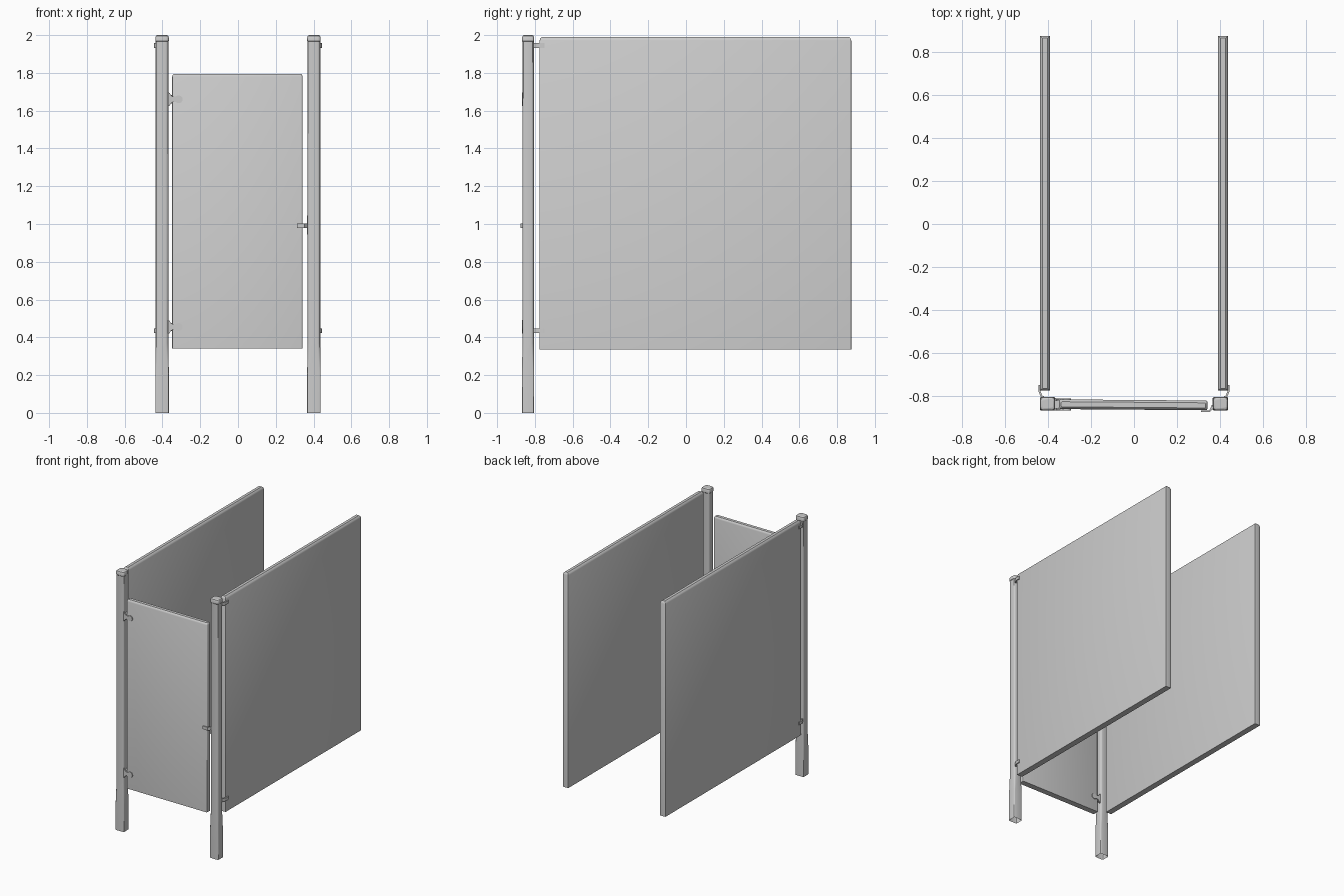
import bpy, bmesh, math
from mathutils import Matrix

if "Cube" in bpy.data.objects:
    bpy.data.objects.remove(bpy.data.objects["Cube"])


def finish(name, bm):
    bmesh.ops.recalc_face_normals(bm, faces=bm.faces)
    me = bpy.data.meshes.new(name)
    bm.to_mesh(me)
    bm.free()
    ob = bpy.data.objects.new(name, me)
    bpy.context.collection.objects.link(ob)
    bpy.context.view_layer.objects.active = ob
    ob.select_set(True)
    bpy.ops.object.shade_smooth_by_angle(angle=math.radians(30))
    ob.select_set(False)
    return ob


def rounded_rect(hx, hy, r, n=3):
    pts = []
    for k, (sx, sy) in enumerate([(1, 1), (-1, 1), (-1, -1), (1, -1)]):
        for i in range(n + 1):
            a = math.pi / 2 * (k + i / n)
            pts.append((sx * (hx - r) + r * math.cos(a), sy * (hy - r) + r * math.sin(a)))
    return pts


def loft(name, cx, cy, rings, open_bottom=False, yaw=0):
    """rings: (z, half x, half y, corner radius)"""
    bm = bmesh.new()
    loops = [[bm.verts.new((x, y, z)) for x, y in rounded_rect(hx, hy, r)]
             for z, hx, hy, r in rings]
    for a, b in zip(loops, loops[1:]):
        for i in range(len(a)):
            j = (i + 1) % len(a)
            bm.faces.new((a[i], a[j], b[j], b[i]))
    bm.faces.new(loops[-1])
    if not open_bottom:
        bm.faces.new(loops[0])
    ob = finish(name, bm)
    ob.data.transform(Matrix.Translation((cx, cy, 0)) @ Matrix.Rotation(yaw, 4, 'Z'))
    return ob


def prism(name, pts, depth, to_world):
    """Extrude a 2D outline; to_world maps (u, v, w) to x, y, z"""
    bm = bmesh.new()
    f = bm.faces.new([bm.verts.new(to_world(u, v, 0)) for u, v in pts])
    ext = bmesh.ops.extrude_face_region(bm, geom=[f])
    off = to_world(0, 0, depth)
    base = to_world(0, 0, 0)
    for v in ext['geom']:
        if isinstance(v, bmesh.types.BMVert):
            v.co.x += off[0] - base[0]
            v.co.y += off[1] - base[1]
            v.co.z += off[2] - base[2]
    return finish(name, bm)


for side, s in (("left", -1), ("right", 1)):
    # Partition panel with softened top edge
    loft(side + "_panel", s * 0.414, 0.05, [
        (0.335, 0.023, 0.825, 0.002), (1.972, 0.023, 0.825, 0.002),
        (1.983, 0.019, 0.821, 0.002), (1.99, 0.011, 0.815, 0.002)])
    # Post with square shoe at the foot and a cap
    loft(side + "_post", s * 0.402, -0.836, [
        (0, 0.036, 0.032, 0.007), (0.21, 0.036, 0.032, 0.007),
        (0.37, 0.033, 0.030, 0.014), (1.965, 0.033, 0.030, 0.014),
        (1.968, 0.0355, 0.032, 0.014), (1.988, 0.0355, 0.032, 0.014),
        (1.996, 0.032, 0.029, 0.013), (2.0, 0.026, 0.023, 0.011)], open_bottom=True)
    # Bent clips joining post to panel
    clip = [(0.418, -0.808), (0.430, -0.808), (0.437, -0.795), (0.444, -0.780), (0.444, -0.748),
            (0.436, -0.748), (0.436, -0.776), (0.430, -0.790), (0.425, -0.800), (0.418, -0.800)]
    for level, z in (("lower", 0.435), ("upper", 1.945)):
        prism(f"{side}_{level}_panel_clip", clip, 0.024,
              lambda u, v, w: (s * u, v, z - 0.012 + w))

# Door, very slightly ajar
loft("door", -0.003, -0.841, [
    (0.34, 0.345, 0.0225, 0.009), (1.78, 0.345, 0.0225, 0.009),
    (1.789, 0.342, 0.019, 0.008), (1.795, 0.336, 0.012, 0.006)], yaw=math.radians(-0.45))

# Hinges: flared root on the post, narrow neck, round eye on both door faces
half = [(-0.370, 0.036), (-0.362, 0.034), (-0.356, 0.022), (-0.345, 0.014), (-0.330, 0.014)]
eye = [(-0.314 + 0.021 * math.cos(a), 0.021 * math.sin(a))
       for a in (math.radians(130 - 26 * i) for i in range(11))]
outline = half + eye + [(u, -v) for u, v in reversed(half)]
for level, z in (("lower", 0.455), ("upper", 1.66)):
    for face, y in (("front", -0.868), ("back", -0.821)):
        prism(f"{level}_hinge_{face}", outline, 0.009,
              lambda u, v, w: (u, y + w, z + v))
    loft(level + "_hinge_knuckle", -0.358, -0.838, [
        (z - 0.022, 0.010, 0.022, 0.006), (z + 0.022, 0.010, 0.022, 0.006)])

# Latch keeper hooking from the post onto the door front
keeper = [(0.369, -0.842), (0.362, -0.842), (0.356, -0.856), (0.350, -0.868), (0.312, -0.868),
          (0.312, -0.875), (0.352, -0.875), (0.360, -0.866), (0.369, -0.858)]
prism("latch_keeper", keeper, 0.024, lambda u, v, w: (u, v, 0.978 + w))
loft("latch_plate", 0.367, -0.838, [(0.945, 0.003, 0.014, 0.002), (1.045, 0.003, 0.014, 0.002)])
